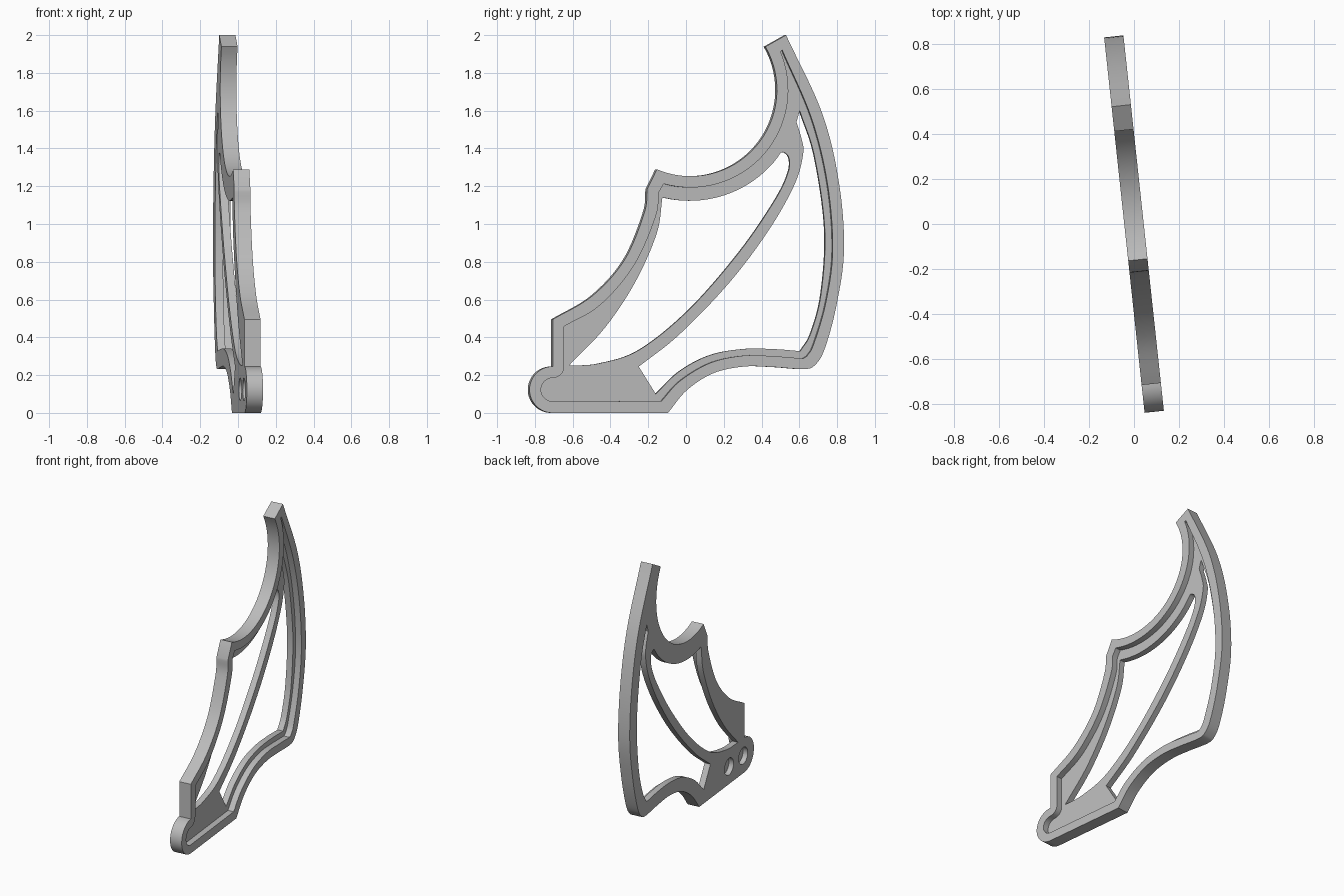
import bpy, bmesh, math
from mathutils import Vector

if "Cube" in bpy.data.objects:
    bpy.data.objects.remove(bpy.data.objects["Cube"], do_unlink=True)

TILT = math.radians(6.15)
HALF = 0.043

grey = bpy.data.materials.new("plain grey")
grey.use_nodes = True
grey.diffuse_color = (0.5, 0.5, 0.5, 1)
grey.node_tree.nodes["Principled BSDF"].inputs["Base Color"].default_value = (0.5, 0.5, 0.5, 1)


def smooth(points, steps=8):
    """Smooth path through a few points."""
    p = [Vector(q) for q in points]
    p = [2 * p[0] - p[1]] + p + [2 * p[-1] - p[-2]]
    out = []
    for a, b, c, d in zip(p, p[1:], p[2:], p[3:]):
        for i in range(steps):
            t = i / steps
            out.append(0.5 * (2 * b + (c - a) * t + (2 * a - 5 * b + 4 * c - d) * t ** 2
                              + (3 * b - a - 3 * c + d) * t ** 3))
    return out + [p[-2]]


def arc(centre, radius, start, end, steps=32):
    out = []
    for i in range(steps + 1):
        a = math.radians(start + (end - start) * i / steps)
        out.append(Vector(centre) + radius * Vector((math.cos(a), math.sin(a))))
    return out


def plate(name, outline, low, high):
    """Extrude a side outline between two depths."""
    clean = []
    for q in outline:
        q = Vector(q)
        if not clean or (q - clean[-1]).length > 0.002:
            clean.append(q)
    if (clean[0] - clean[-1]).length < 0.002:
        clean.pop()
    bm = bmesh.new()
    face = bm.faces.new([bm.verts.new((low, q.x / math.cos(TILT), q.y)) for q in clean])
    moved = bmesh.ops.extrude_face_region(bm, geom=[face])["geom"]
    bmesh.ops.translate(bm, vec=(high - low, 0, 0),
                        verts=[v for v in moved if isinstance(v, bmesh.types.BMVert)])
    bmesh.ops.recalc_face_normals(bm, faces=bm.faces)
    mesh = bpy.data.meshes.new(name)
    bm.to_mesh(mesh)
    bm.free()
    mesh.materials.append(grey)
    obj = bpy.data.objects.new(name, mesh)
    obj.rotation_euler.z = TILT
    bpy.context.collection.objects.link(obj)
    return obj


BOW = (0.02, 1.71)      # centre of the upper scallop
TAB = (-0.71, 0.123)    # centre of the rounded tab

# Outer silhouette
outer = (arc(BOW, 0.457, 30, -113)
         + smooth([(-0.21, 1.185), (-0.225, 1.06), (-0.33, 0.81), (-0.5, 0.62), (-0.71, 0.495)])
         + arc(TAB, 0.123, 90, 270)
         + smooth([(-0.1, 0), (0, 0.12), (0.14, 0.21), (0.3, 0.245), (0.45, 0.243), (0.62, 0.232),
                   (0.68, 0.255), (0.73, 0.34), (0.79, 0.56), (0.832, 0.86), (0.805, 1.22),
                   (0.715, 1.59), (0.525, 2)]))
wing = plate("wing_frame", outer, -HALF, HALF)

# Shallow pocket that leaves a raised rim
pocket = (arc(BOW, 0.517, 23, -106)
          + smooth([(-0.15, 1.165), (-0.165, 1.04), (-0.28, 0.78), (-0.46, 0.57), (-0.65, 0.458)])
          + arc((-0.71, 0.245), 0.06, 0, -90, 8)
          + arc(TAB, 0.062, 90, 270)
          + smooth([(-0.135, 0.062), (-0.035, 0.17), (0.125, 0.265), (0.3, 0.303), (0.46, 0.3),
                    (0.615, 0.288)])
          + smooth([(0.635, 0.3), (0.67, 0.36), (0.735, 0.58), (0.772, 0.86), (0.745, 1.21),
                    (0.66, 1.56), (0.505, 1.92)]))

# Long upper window
upper = (arc(BOW, 0.587, -40, -104)
         + smooth([(-0.125, 1.14), (-0.155, 0.95), (-0.27, 0.69), (-0.43, 0.45), (-0.62, 0.25)])
         + smooth([(-0.62, 0.25), (-0.46, 0.262), (-0.245, 0.335), (0.02, 0.55), (0.285, 0.855),
                   (0.47, 1.125), (0.54, 1.27), (0.545, 1.35), (0.51, 1.38), (0.475, 1.34)]))

# Large lower window
lower = (smooth([(0.602, 1.6), (0.68, 1.36), (0.735, 0.97), (0.715, 0.63), (0.66, 0.42),
                 (0.605, 0.327)])
         + smooth([(0.605, 0.327), (0.46, 0.338), (0.3, 0.338), (0.125, 0.305), (-0.035, 0.22),
                   (-0.16, 0.1)])
         + smooth([(-0.25, 0.245), (-0.035, 0.415), (0.23, 0.69), (0.44, 0.97), (0.575, 1.21),
                   (0.62, 1.37), (0.612, 1.45), (0.585, 1.54)]))

cutters = [plate("rim_pocket_cutter", pocket, 0, 0.2),
           plate("upper_window_cutter", upper, -0.2, 0.2),
           plate("lower_window_cutter", lower, -0.2, 0.2)]
# Two blind mounting holes on the flat side
for y in (-0.69, -0.5):
    cutters.append(plate("mount_hole_cutter", arc((y, 0.125), 0.06, 0, 360), -0.2, -0.008))

bpy.context.view_layer.objects.active = wing
wing.select_set(True)
for cutter in cutters:
    cutter.hide_render = True
    mod = wing.modifiers.new("cut", 'BOOLEAN')
    mod.operation = 'DIFFERENCE'
    mod.solver = 'EXACT'
    mod.object = cutter
    bpy.ops.object.modifier_apply(modifier=mod.name)
    bpy.data.objects.remove(cutter, do_unlink=True)

bpy.ops.object.shade_smooth_by_angle(angle=math.radians(30))
